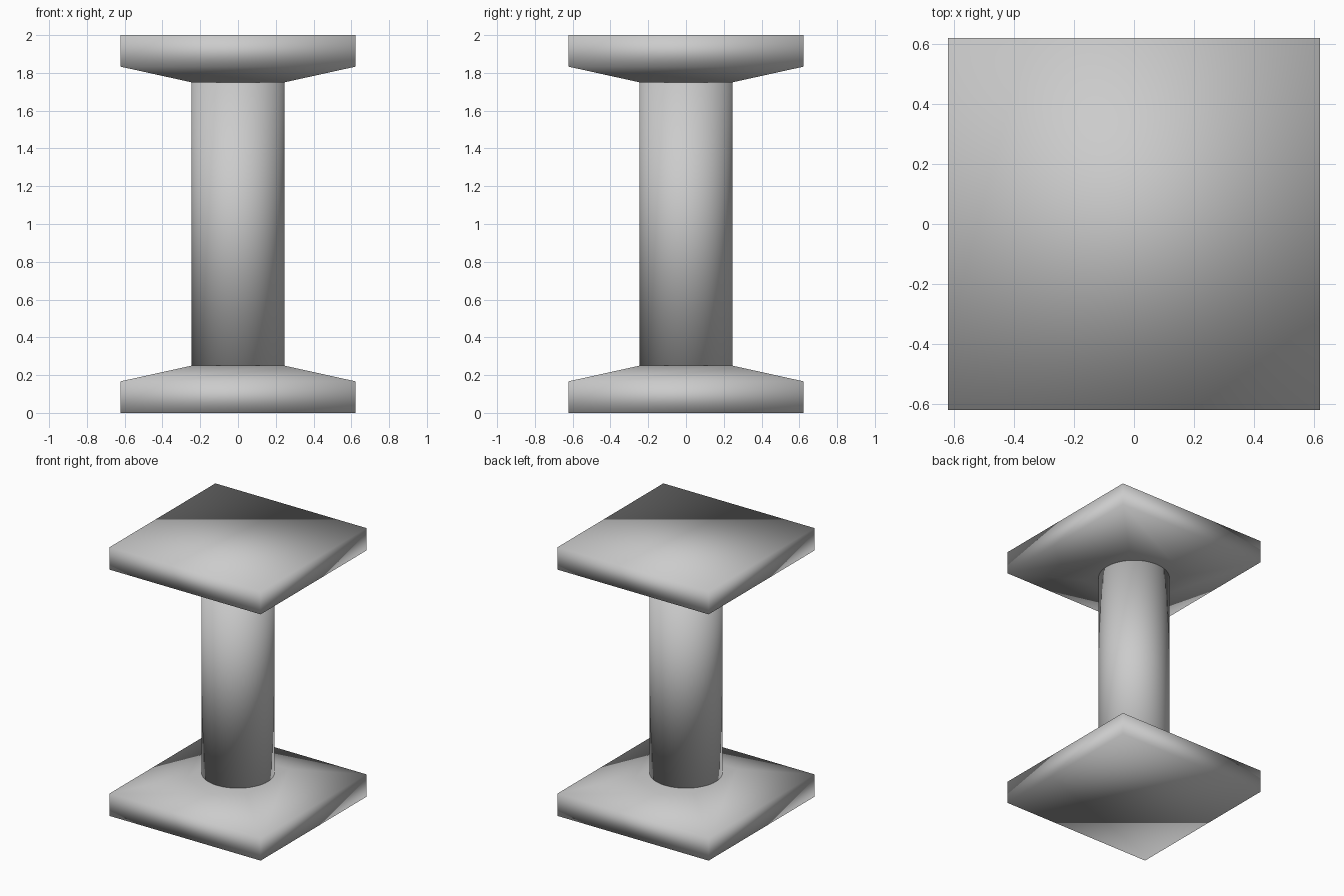
import bpy, bmesh

if "Cube" in bpy.data.objects:
    bpy.data.objects.remove(bpy.data.objects["Cube"])

HALF, NECK = 0.622, 0.246      # plate half width, column radius


def finish(bm, name):
    """Turn a bmesh into a smooth shaded object."""
    bmesh.ops.recalc_face_normals(bm, faces=bm.faces)
    for f in bm.faces:
        f.smooth = True
    mesh = bpy.data.meshes.new(name)
    bm.to_mesh(mesh)
    bm.free()
    obj = bpy.data.objects.new(name, mesh)
    bpy.context.collection.objects.link(obj)
    return obj


def plate(name, z0, direction):
    """Square slab whose inner side slopes up to the column."""
    bm = bmesh.new()
    rings = []
    for half, height in ((HALF, 0.0), (HALF, 0.167), (NECK, 0.25)):
        z = z0 + direction * height
        rings.append([bm.verts.new((sx * half, sy * half, z))
                      for sx, sy in ((-1, -1), (1, -1), (1, 1), (-1, 1))])
    bm.faces.new(rings[0])
    bm.faces.new(rings[-1])
    for a, b in zip(rings, rings[1:]):
        for i in range(4):
            j = (i + 1) % 4
            bm.faces.new((a[i], a[j], b[j], b[i]))
    return finish(bm, name)


# Base and capital plates, mirrored about mid height
plate("base_plate", 0.0, 1)
plate("top_plate", 2.0, -1)

# Round column between them
bm = bmesh.new()
bmesh.ops.create_cone(bm, cap_ends=True, segments=64, radius1=NECK,
                      radius2=NECK, depth=1.5)
bmesh.ops.translate(bm, verts=bm.verts, vec=(0, 0, 1))
finish(bm, "column")
